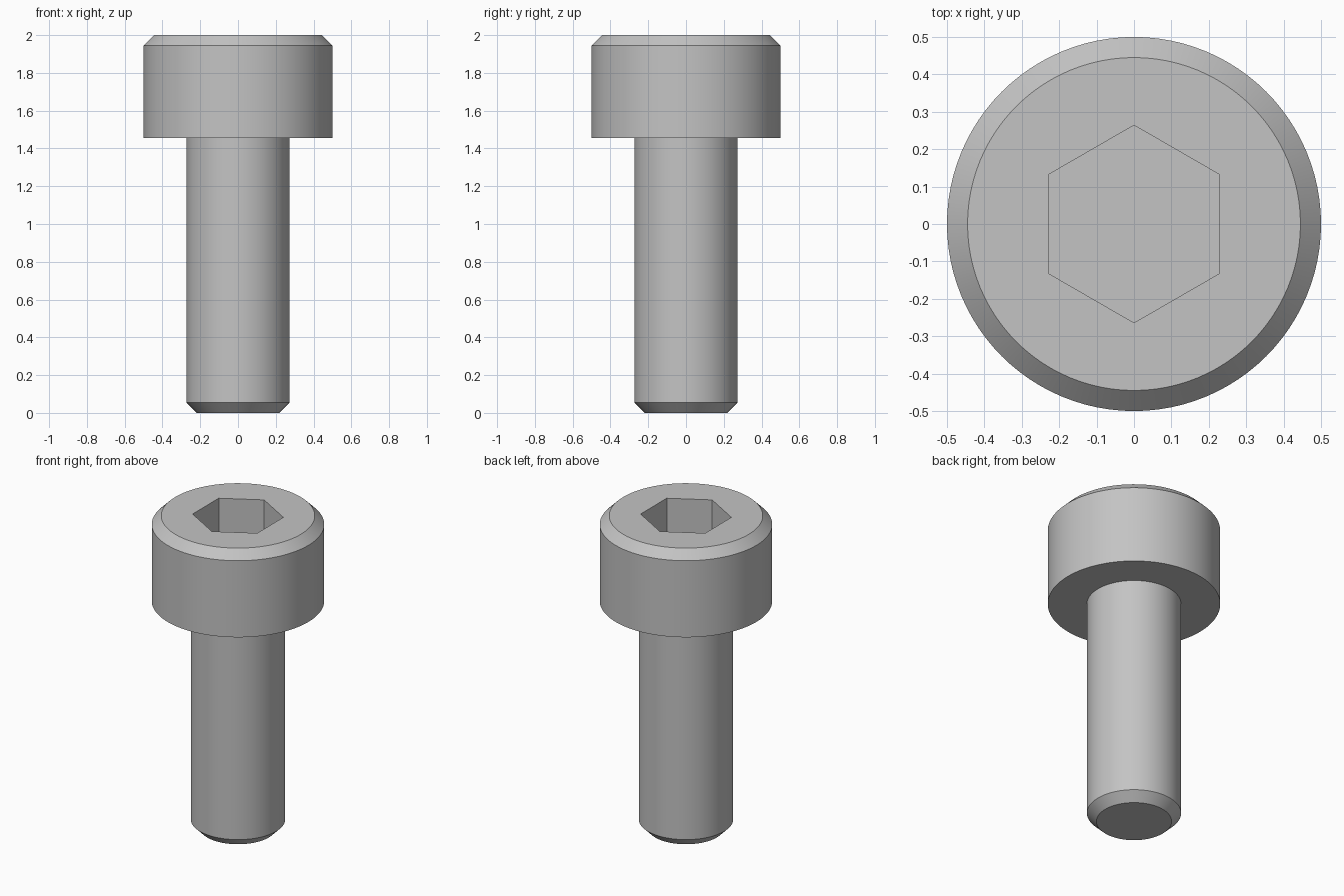
import bpy
import bmesh
import math

if "Cube" in bpy.data.objects:
    bpy.data.objects.remove(bpy.data.objects["Cube"], do_unlink=True)

SEGMENTS = 96
HEIGHT = 2.0
HEAD_R, HEAD_Z = 0.5, 1.455
SHANK_R = 0.273
CHAMFER = 0.055
SOCKET_R, SOCKET_DEPTH = 0.264, 0.24

# Plain steel
steel = bpy.data.materials.new("steel_grey")
steel.use_nodes = True
colour = (0.55, 0.55, 0.55, 1.0)
steel.diffuse_color = colour
steel.node_tree.nodes["Principled BSDF"].inputs["Base Color"].default_value = colour

bm = bmesh.new()

# Shank and head: turned from one profile, from the tip up to the top rim
profile = [
    (0, 0),
    (SHANK_R - CHAMFER, 0),
    (SHANK_R, CHAMFER),
    (SHANK_R, HEAD_Z),
    (HEAD_R, HEAD_Z),
    (HEAD_R, HEIGHT - CHAMFER),
    (HEAD_R - CHAMFER, HEIGHT),
]
points = [bm.verts.new((r, 0, z)) for r, z in profile]
edges = [bm.edges.new(pair) for pair in zip(points, points[1:])]
bmesh.ops.spin(bm, geom=points + edges, cent=(0, 0, 0), axis=(0, 0, 1),
               angle=math.tau, steps=SEGMENTS)
bmesh.ops.remove_doubles(bm, verts=bm.verts, dist=0.0001)
rim = [e for e in bm.edges if e.is_boundary]


# Hexagonal socket: walls and a flat floor
def hexagon(z):
    angles = [math.radians(30 + 60 * i) for i in range(6)]
    return [bm.verts.new((SOCKET_R * math.cos(a), SOCKET_R * math.sin(a), z))
            for a in angles]


upper = hexagon(HEIGHT)
lower = hexagon(HEIGHT - SOCKET_DEPTH)
for i in range(6):
    j = (i + 1) % 6
    bm.faces.new((upper[i], upper[j], lower[j], lower[i]))
bm.faces.new(lower)

# Flat top between the rim and the socket
mouth = [bm.edges.get((upper[i], upper[i - 1])) for i in range(6)]
bmesh.ops.triangle_fill(bm, use_beauty=True, edges=rim + mouth, normal=(0, 0, 1))
bmesh.ops.recalc_face_normals(bm, faces=bm.faces)

mesh = bpy.data.meshes.new("socket_head_screw")
bm.to_mesh(mesh)
bm.free()
mesh.materials.append(steel)
screw = bpy.data.objects.new("socket_head_screw", mesh)
bpy.context.collection.objects.link(screw)

# Smooth round sides with crisp chamfers and socket corners
bpy.ops.object.select_all(action="DESELECT")
screw.select_set(True)
bpy.context.view_layer.objects.active = screw
bpy.ops.object.shade_smooth_by_angle(angle=math.radians(30))
